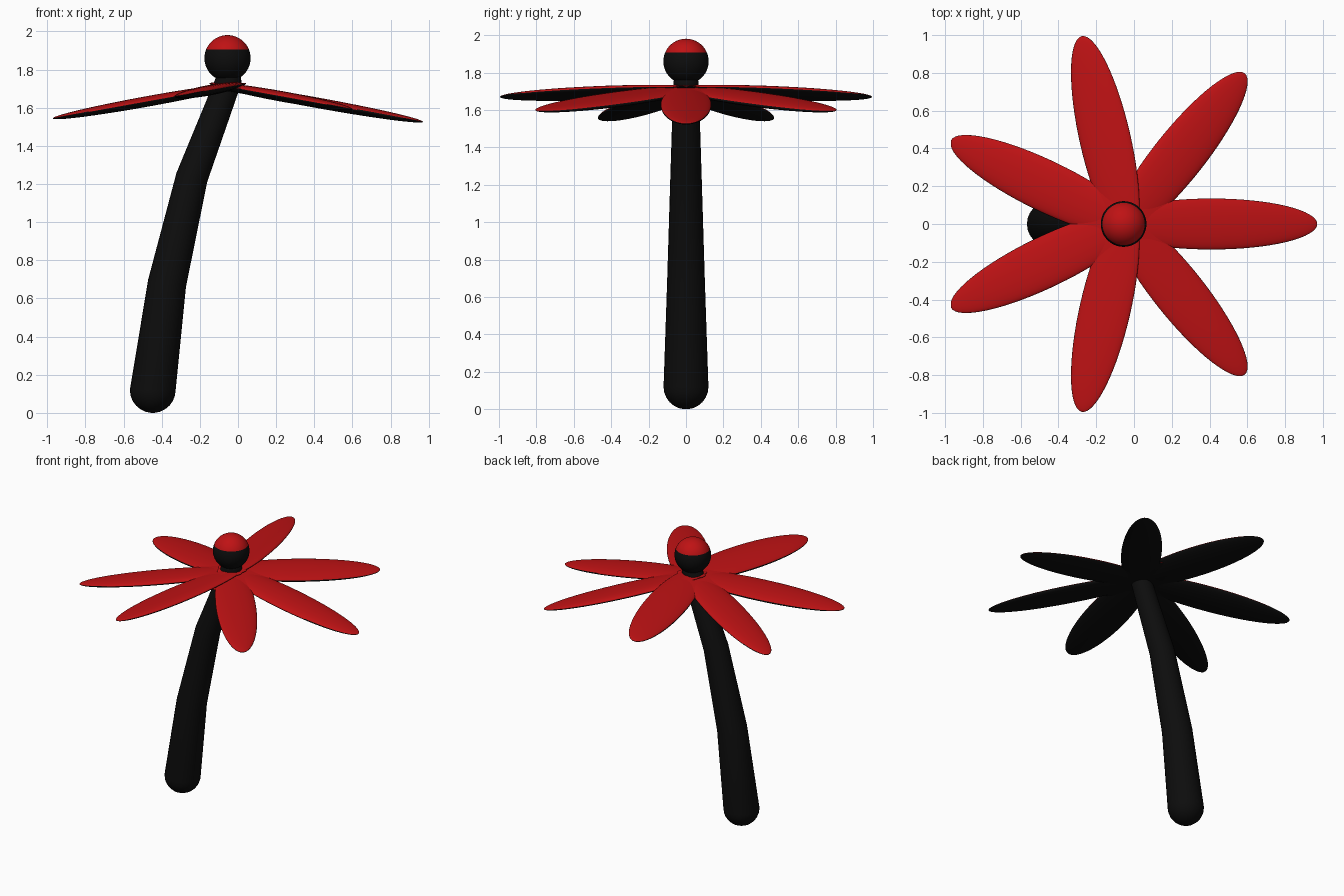
import bpy, bmesh, math
from mathutils import Vector, Matrix

if "Cube" in bpy.data.objects:
    bpy.data.objects.remove(bpy.data.objects["Cube"])


def material(name, rgb):
    m = bpy.data.materials.new(name)
    m.diffuse_color = (*rgb, 1)
    m.use_nodes = True
    m.node_tree.nodes["Principled BSDF"].inputs["Base Color"].default_value = m.diffuse_color
    return m


RED = material("red", (0.52, 0.006, 0.007))
BLACK = material("black", (0.004, 0.004, 0.004))
CROWN = Vector((-0.05, 0, 1.71))
DROOP = 0.18


def finish(name, bm, two_tone=True):
    # faces pointing upward are red, all others black
    bmesh.ops.recalc_face_normals(bm, faces=bm.faces)
    bm.normal_update()
    for f in bm.faces:
        f.smooth = True
        f.material_index = 0 if two_tone and f.normal.z > 0.35 else 1
    me = bpy.data.meshes.new(name)
    bm.to_mesh(me)
    bm.free()
    me.materials.append(RED)
    me.materials.append(BLACK)
    ob = bpy.data.objects.new(name, me)
    bpy.context.collection.objects.link(ob)
    return ob


def ellipsoid(size, u=40, v=32):
    bm = bmesh.new()
    bmesh.ops.create_uvsphere(bm, u_segments=u, v_segments=v, radius=1)
    bmesh.ops.scale(bm, vec=size, verts=bm.verts)
    return bm


# Seven drooping leaves; the droop follows the x axis only
for i in range(7):
    a = i * math.tau / 7
    bm = bmesh.new()
    bmesh.ops.create_uvsphere(bm, u_segments=40, v_segments=32, radius=1,
                              matrix=Matrix.Rotation(math.pi / 2, 4, 'Y'))
    bmesh.ops.scale(bm, vec=(0.56, 0.135, 0.028), verts=bm.verts)
    bmesh.ops.translate(bm, vec=(0.46, 0, 0), verts=bm.verts)
    bmesh.ops.rotate(bm, matrix=Matrix.Rotation(a, 3, 'Z'), verts=bm.verts)
    side = 1 if math.cos(a) > 0 else -1
    for v in bm.verts:
        v.co.z -= DROOP * side * v.co.x
        v.co += CROWN
        v.co.x = max(v.co.x, -0.97)
        v.co.y = max(-1, min(1, v.co.y))
    finish(f"leaf_{i + 1}", bm)

# Thin hub joining the leaves
bm = ellipsoid((0.29, 0.29, 0.024))
for v in bm.verts:
    v.co.z -= DROOP * abs(v.co.x)
    v.co += CROWN
finish("leaf_hub", bm)

# Ball on top
bm = ellipsoid((0.121, 0.121, 0.121), 48, 40)
bmesh.ops.translate(bm, vec=(-0.055, 0, 1.86), verts=bm.verts)
finish("top_ball", bm)

# Bent tapering trunk with rounded ends
path = [((-0.447, 0, 0.12), 0.12), ((-0.372, 0, 0.68), 0.101),
        ((-0.242, 0, 1.235), 0.084), ((-0.05, 0, 1.74), 0.068)]
pts = [(Vector(p), r) for p, r in path]
rings = []
d0 = Vector((0, 0, 1))
d1 = (pts[3][0] - pts[2][0]).normalized()
for k in range(6):
    t = math.radians(4 + k * 86 / 6)
    rings.append((pts[0][0] - d0 * 0.12 * math.cos(t), 0.12 * math.sin(t), d0))
for i, (p, r) in enumerate(pts):
    lo, hi = pts[max(i - 1, 0)][0], pts[min(i + 1, 3)][0]
    rings.append((p, r, d0 if i == 0 else (hi - lo).normalized()))
for k in range(1, 6):
    t = math.radians(k * 86 / 5)
    rings.append((pts[3][0] + d1 * 0.068 * math.sin(t), 0.068 * math.cos(t), d1))
bm = bmesh.new()
N = 24
loops = []
for c, r, d in rings:
    y = Vector((0, 1, 0))
    x = y.cross(d)
    loops.append([bm.verts.new(c + r * (x * math.cos(j * math.tau / N) + y * math.sin(j * math.tau / N)))
                  for j in range(N)])
for lo, hi in zip(loops, loops[1:]):
    for j in range(N):
        bm.faces.new((lo[j], lo[(j + 1) % N], hi[(j + 1) % N], hi[j]))
bm.faces.new(loops[0][::-1])
bm.faces.new(loops[-1])
finish("trunk", bm, two_tone=False)
